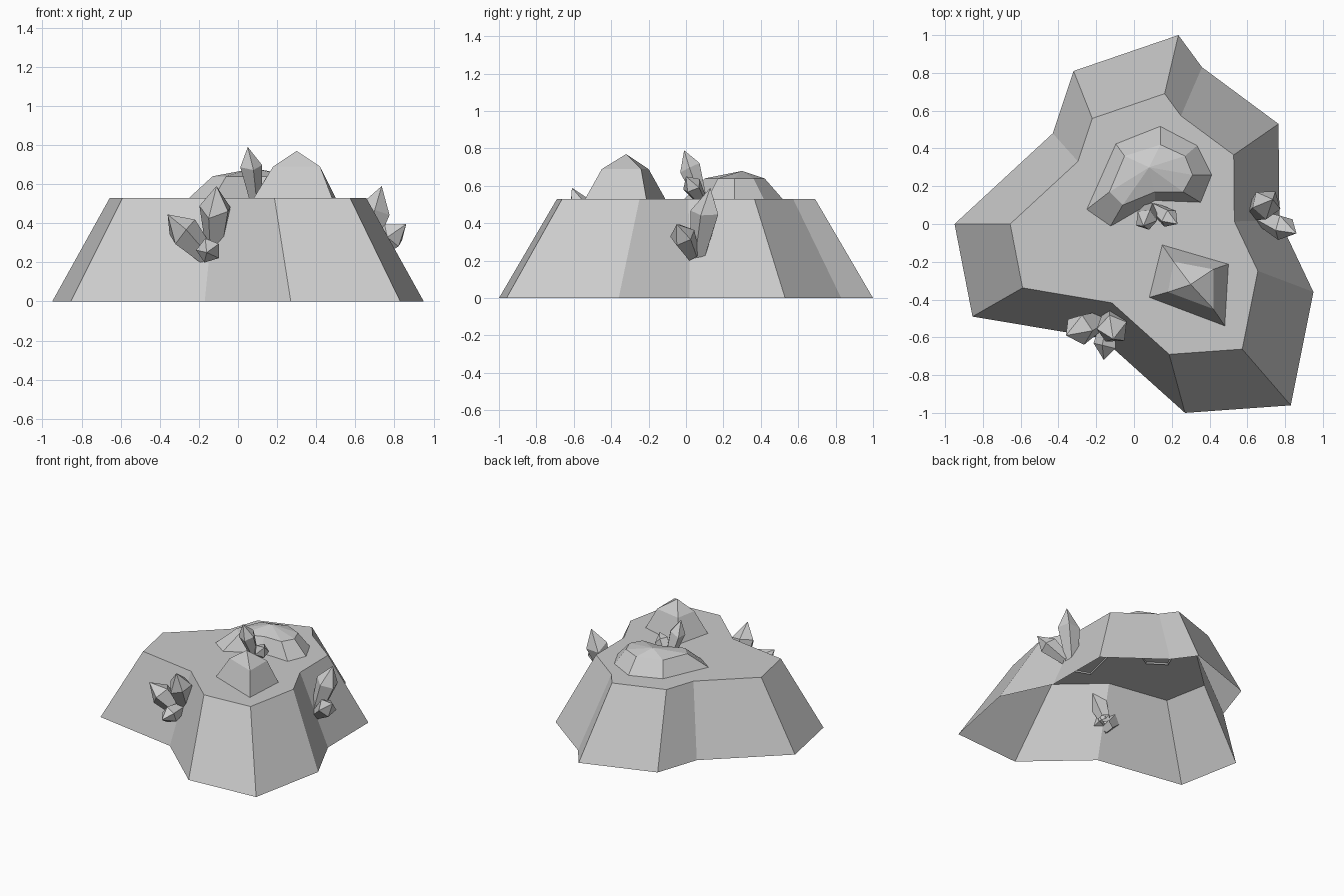
import bpy, math
from mathutils import Vector

if "Cube" in bpy.data.objects:
    bpy.data.objects.remove(bpy.data.objects["Cube"])


def make_mesh(name, verts, faces):
    mesh = bpy.data.meshes.new(name)
    mesh.from_pydata(verts, [], faces)
    mesh.update()
    obj = bpy.data.objects.new(name, mesh)
    bpy.context.collection.objects.link(obj)
    return obj


def loft(name, rings, apex=None, cap=False):
    """Flat-faced shell through counter-clockwise rings, with optional tip or cap."""
    n = len(rings[0])
    verts = [p for ring in rings for p in ring]
    faces = [(k * n + i, k * n + (i + 1) % n, (k + 1) * n + (i + 1) % n, (k + 1) * n + i)
             for k in range(len(rings) - 1) for i in range(n)]
    last = (len(rings) - 1) * n
    if apex is not None:
        verts.append(apex)
        faces += [(last + i, last + (i + 1) % n, len(verts) - 1) for i in range(n)]
    if cap:
        faces.append(tuple(range(last, last + n)))
    return make_mesh(name, verts, faces)


def at_height(points, z):
    return [(x, y, z) for x, y in points]


def crystal(name, base, tip, radius, sides=5, turn=0.3):
    """Shard that widens to a shoulder and ends in a point."""
    base, tip = Vector(base), Vector(tip)
    axis = tip - base
    rot = axis.to_track_quat('Z', 'Y')

    def ring(t, r):
        return [base + axis * (t + 0.05 * math.sin(2.4 * i)) +
                rot @ Vector((r * math.cos(turn + math.tau * i / sides),
                              r * math.sin(turn + math.tau * i / sides), 0))
                for i in range(sides)]
    return loft(name, [ring(0.06, radius * 0.55), ring(0.66, radius)], tip)


# Sloping plateau, open underneath
TOP = 0.53
outline = [(-0.95, 0.0), (-0.855, -0.49), (-0.17, -0.605), (0.27, -1.0),
           (0.83, -0.96), (0.95, -0.36), (0.77, 0.02), (0.765, 0.53),
           (0.36, 0.83), (0.235, 1.0), (-0.32, 0.81), (-0.43, 0.48)]
loft("plateau", [at_height(outline, 0),
                 at_height([(x * 0.69, y * 0.69) for x, y in outline], TOP)], cap=True)

# Four-sided peak
loft("peak_rock", [
    at_height([(0.075, -0.39), (0.485, -0.545), (0.505, -0.21), (0.145, -0.105)], TOP - 0.01),
    at_height([(0.18, -0.36), (0.42, -0.45), (0.42, -0.24), (0.21, -0.20)], 0.69)],
    (0.30, -0.32, 0.77))

# Low curved mound
loft("mound_rock", [
    at_height([(-0.26, 0.07), (-0.13, -0.02), (0.11, 0.12), (0.36, 0.11),
               (0.42, 0.26), (0.34, 0.42), (0.14, 0.525), (-0.10, 0.43)], TOP - 0.01),
    at_height([(-0.13, 0.17), (-0.06, 0.10), (0.11, 0.17), (0.26, 0.17),
               (0.31, 0.26), (0.27, 0.36), (0.14, 0.42), (-0.05, 0.36)], 0.64)],
    (0.08, 0.30, 0.68))

# Crystal clusters: base, tip, shoulder radius
shards = {
    "top_crystal_large": ((0.09, 0.09, 0.50), (0.05, -0.01, 0.79), 0.06),
    "top_crystal_small": ((0.10, 0.09, 0.51), (0.23, 0.00, 0.65), 0.055),
    "front_crystal_large": ((-0.12, -0.46, 0.24), (-0.11, -0.61, 0.59), 0.085),
    "front_crystal_side": ((-0.14, -0.49, 0.21), (-0.36, -0.59, 0.445), 0.085),
    "front_crystal_small": ((-0.13, -0.48, 0.28), (-0.16, -0.72, 0.25), 0.065),
    "right_crystal_large": ((0.63, 0.06, 0.20), (0.735, 0.13, 0.59), 0.082),
    "right_crystal_small": ((0.65, 0.04, 0.22), (0.86, -0.05, 0.395), 0.07),
}
for i, (name, (base, tip, radius)) in enumerate(shards.items()):
    crystal(name, base, tip, radius, turn=0.3 + 0.7 * i)
